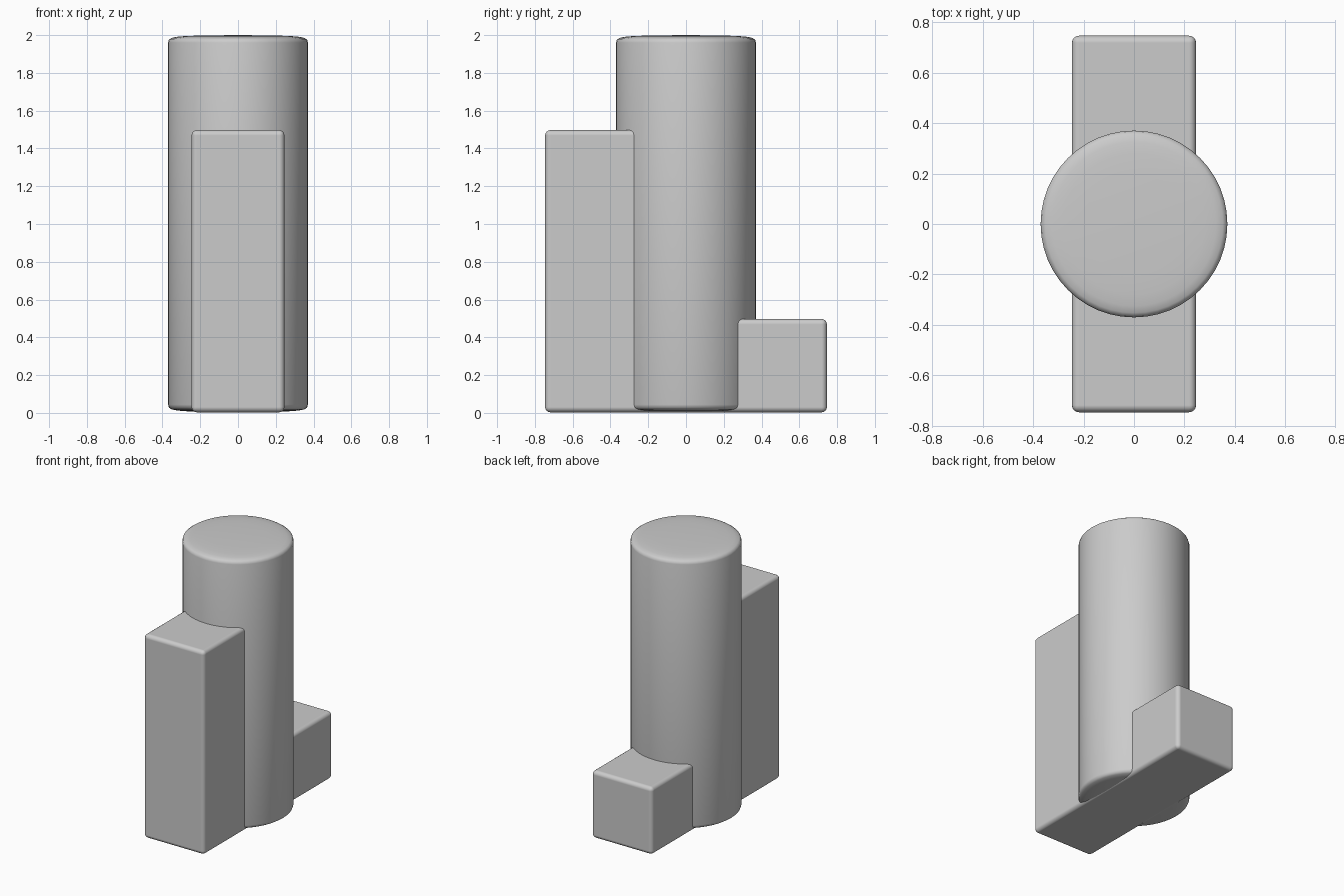
import bpy, bmesh, math

if "Cube" in bpy.data.objects:
    bpy.data.objects.remove(bpy.data.objects["Cube"])


def add_object(name, bm):
    bmesh.ops.recalc_face_normals(bm, faces=bm.faces)
    for f in bm.faces:
        f.smooth = True
    mesh = bpy.data.meshes.new(name)
    bm.to_mesh(mesh)
    bm.free()
    obj = bpy.data.objects.new(name, mesh)
    bpy.context.collection.objects.link(obj)
    return obj


# Central column: turned profile with softly crowned ends
half = [(0.0, 2.0), (0.2, 1.998), (0.28, 1.995), (0.325, 1.991),
        (0.352, 1.985), (0.366, 1.976), (0.37, 1.96)]
profile = half + [(r, 2.004 - z) for r, z in reversed(half)]
bm = bmesh.new()
verts = [bm.verts.new((r, 0, z)) for r, z in profile]
edges = [bm.edges.new(pair) for pair in zip(verts, verts[1:])]
bmesh.ops.spin(bm, geom=verts + edges, cent=(0, 0, 0), axis=(0, 0, 1),
               angle=math.tau, steps=48)
bmesh.ops.remove_doubles(bm, verts=bm.verts, dist=0.0005)
add_object("column", bm)

# Stepped block: tall at the front, low behind, passing through the column
side = [(-0.746, 0.003), (0.746, 0.003), (0.746, 0.497),
        (-0.25, 0.497), (-0.25, 1.497), (-0.746, 1.497)]
bm = bmesh.new()
face = bm.faces.new([bm.verts.new((-0.246, y, z)) for y, z in side])
new = bmesh.ops.extrude_face_region(bm, geom=[face])["geom"]
bmesh.ops.translate(bm, vec=(0.492, 0, 0),
                    verts=[v for v in new if isinstance(v, bmesh.types.BMVert)])
block = add_object("stepped_block", bm)

# Rounded block edges
bevel = block.modifiers.new("rounded_edges", "BEVEL")
bevel.width = 0.028
bevel.segments = 4
bevel.harden_normals = True
